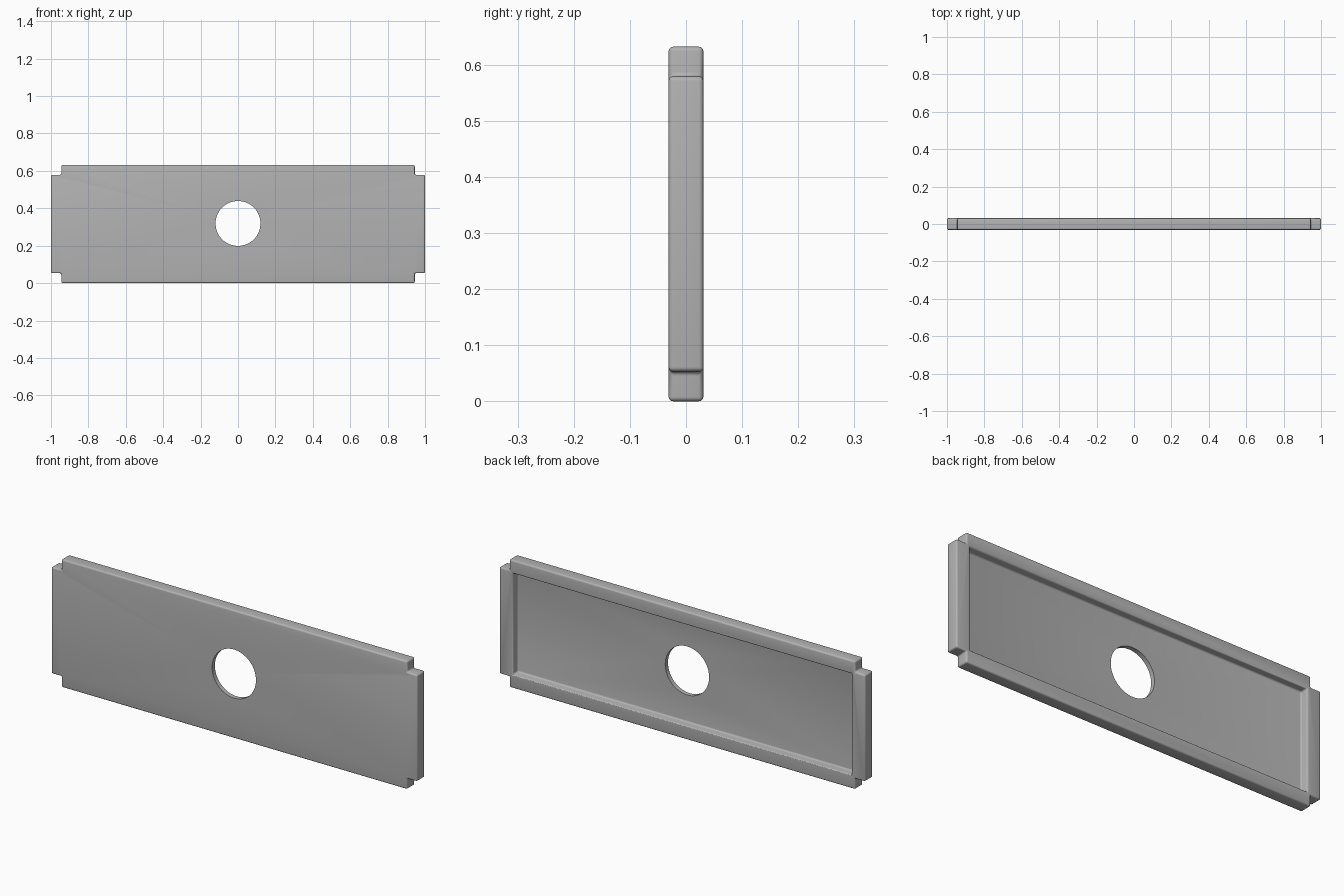
import bpy, bmesh

HALF_T = 0.031      # half thickness
HEIGHT = 0.632
MID_Z = HEIGHT / 2

cube = bpy.data.objects.get("Cube")
if cube:
    bpy.data.objects.remove(cube, do_unlink=True)

grey = bpy.data.materials.new("plain grey")
grey.use_nodes = True
colour = (0.45, 0.45, 0.45, 1)
grey.diffuse_color = colour
grey.node_tree.nodes["Principled BSDF"].inputs["Base Color"].default_value = colour


def prism(name, outline, y0, y1):
    """Extrude an x-z outline from y0 to y1."""
    bm = bmesh.new()
    face = bm.faces.new([bm.verts.new((x, y0, z)) for x, z in outline])
    moved = bmesh.ops.extrude_face_region(bm, geom=[face])["geom"]
    verts = [v for v in moved if isinstance(v, bmesh.types.BMVert)]
    bmesh.ops.translate(bm, verts=verts, vec=(0, y1 - y0, 0))
    bmesh.ops.recalc_face_normals(bm, faces=bm.faces[:])
    mesh = bpy.data.meshes.new(name)
    bm.to_mesh(mesh)
    bm.free()
    mesh.materials.append(grey)
    obj = bpy.data.objects.new(name, mesh)
    bpy.context.collection.objects.link(obj)
    return obj


def cut(target, cutter):
    """Subtract a cutter and remove it."""
    mod = target.modifiers.new("cut", "BOOLEAN")
    mod.operation, mod.solver, mod.object = "DIFFERENCE", "EXACT", cutter
    bpy.ops.object.modifier_apply(modifier=mod.name)
    bpy.data.objects.remove(cutter, do_unlink=True)


# Plate outline with a square notch at each corner
quarter = [(1, 0.263), (0.945, 0.263), (0.945, MID_Z)]
outline = []
for sx, sz in ((1, 1), (-1, 1), (-1, -1), (1, -1)):
    pts = quarter if sx * sz > 0 else quarter[::-1]
    outline += [(sx * x, MID_Z + sz * z) for x, z in pts]
panel = prism("panel", outline, -HALF_T, HALF_T)
bpy.context.view_layer.objects.active = panel
panel.select_set(True)

# Rectangular recess in the back
rx, rz = 0.925, 0.25
rect = [(sx * rx, MID_Z + sz * rz) for sx, sz in ((1, 1), (-1, 1), (-1, -1), (1, -1))]
cut(panel, prism("recess_cutter", rect, -0.009, 0.1))

# Rounded edges and fillets
bevel = panel.modifiers.new("rounding", "BEVEL")
bevel.width = 0.008
bevel.segments = 4
bevel.limit_method = "ANGLE"
bevel.use_clamp_overlap = False
bpy.ops.object.modifier_apply(modifier=bevel.name)

# Round hole through the middle
bpy.ops.mesh.primitive_cylinder_add(vertices=64, radius=0.12, depth=0.4,
                                    location=(0, 0, MID_Z + 0.003), rotation=(1.570796, 0, 0))
hole = bpy.context.object
hole.name = "hole_cutter"
hole.data.materials.append(grey)
bpy.ops.object.select_all(action="DESELECT")
bpy.context.view_layer.objects.active = panel
panel.select_set(True)
cut(panel, hole)

bpy.ops.object.shade_smooth_by_angle(angle=0.6)
